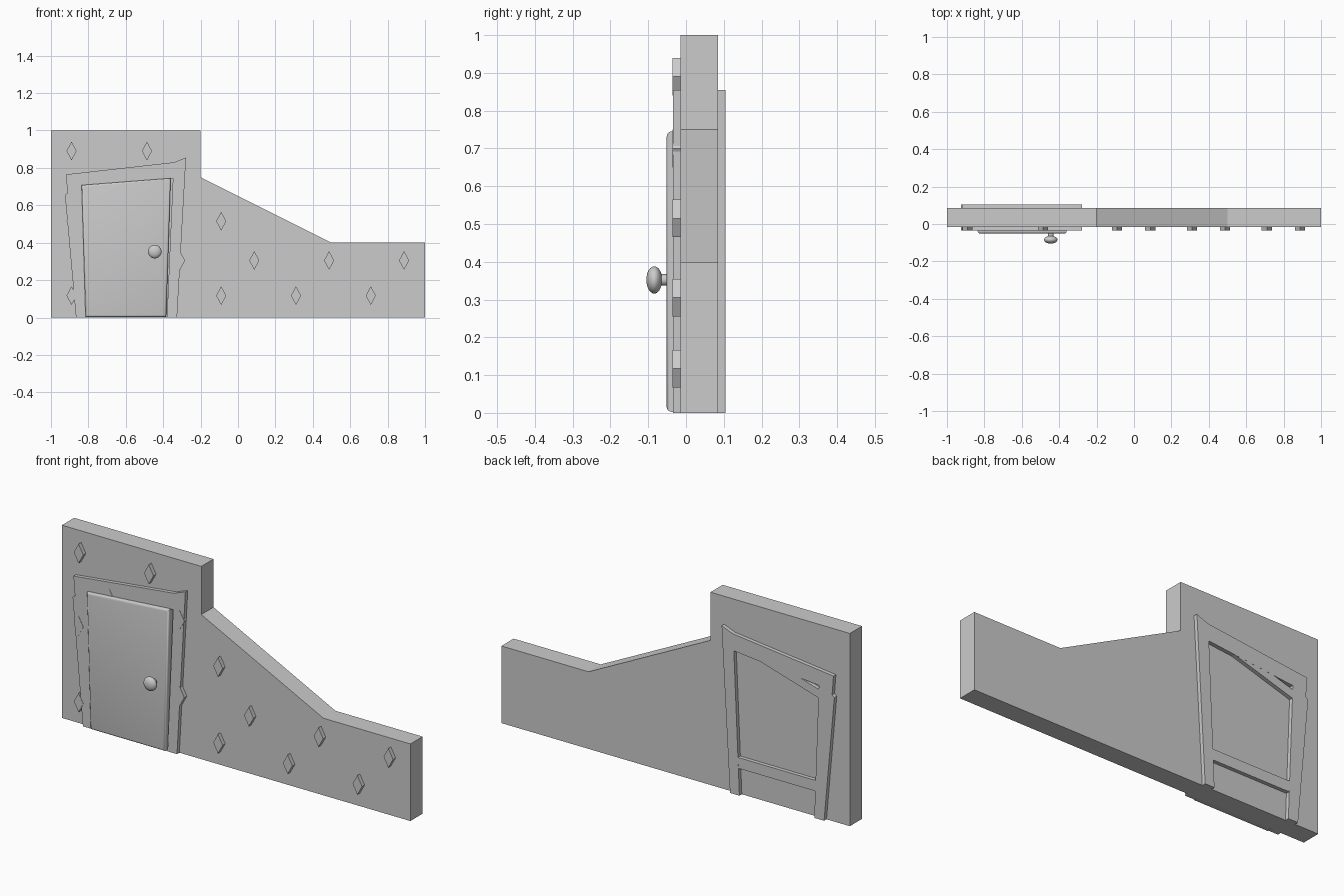
import bpy, bmesh, math

if "Cube" in bpy.data.objects:
    bpy.data.objects.remove(bpy.data.objects["Cube"])


def prism(name, outline, y0, y1, bevel=0.0):
    """Extrude an (x, z) outline from y0 (front) to y1 (back)."""
    bm = bmesh.new()
    front = [bm.verts.new((x, y0, z)) for x, z in outline]
    face = bm.faces.new(front)
    ext = bmesh.ops.extrude_face_region(bm, geom=[face])
    for v in ext["geom"]:
        if isinstance(v, bmesh.types.BMVert):
            v.co.y = y1
    bmesh.ops.recalc_face_normals(bm, faces=bm.faces)
    if bevel:
        edges = [e for e in bm.edges if all(abs(v.co.y - y0) < 1e-5 for v in e.verts)]
        bmesh.ops.bevel(bm, geom=edges, offset=bevel, segments=3,
                        profile=0.5, affect='EDGES')
    mesh = bpy.data.meshes.new(name)
    bm.to_mesh(mesh)
    bm.free()
    ob = bpy.data.objects.new(name, mesh)
    bpy.context.collection.objects.link(ob)
    return ob


def smooth(ob):
    bpy.ops.object.select_all(action='DESELECT')
    ob.select_set(True)
    bpy.context.view_layer.objects.active = ob
    bpy.ops.object.shade_smooth_by_angle(angle=math.radians(35))


# Stepped wall slab
prism("wall", [(-1, 0), (1, 0), (1, 0.4), (0.5, 0.4),
               (-0.2, 0.75), (-0.2, 1), (-1, 1)], -0.015, 0.085)

# Crooked door frame, showing on both sides of the wall
prism("door_frame", [(-0.866, 0), (-0.925, 0.655), (-0.912, 0.665), (-0.92, 0.765),
                     (-0.342, 0.83), (-0.278, 0.855), (-0.326, 0),
                     (-0.38, 0), (-0.348, 0.743), (-0.836, 0.694), (-0.81, 0)],
      -0.0345, 0.105)

# Door leaf with rounded front edge
door = prism("door", [(-0.815, 0.003), (-0.384, 0.003), (-0.36, 0.745), (-0.836, 0.708)],
             -0.051, 0.05, bevel=0.012)
smooth(door)

# Battens on the back of the door
prism("lower_batten", [(-0.82, 0.14), (-0.37, 0.14), (-0.37, 0.196), (-0.82, 0.196)],
      0.08, 0.1045)
prism("diagonal_brace", [(-0.845, 0.625), (-0.494, 0.729), (-0.71, 0.71), (-0.845, 0.67)],
      0.08, 0.1045)

# Diamond studs in staggered rows: height -> x positions
rows = {0.89: (-0.89, -0.487), 0.70: (-0.712, -0.31), 0.515: (-0.89, -0.09),
        0.305: (-0.31, 0.087, 0.487, 0.888), 0.117: (-0.89, -0.09, 0.31, 0.71)}
for z, xs in rows.items():
    for x in xs:
        prism("diamond_stud", [(x - 0.027, z), (x, z - 0.05), (x + 0.027, z), (x, z + 0.05)],
              -0.036, 0.0)

# Flattened door knob and its stem
bpy.ops.mesh.primitive_uv_sphere_add(segments=32, ring_count=16, radius=1,
                                     location=(-0.445, -0.084, 0.352),
                                     rotation=(math.pi / 2, 0, 0))
knob = bpy.context.object
knob.name = "door_knob"
knob.scale = (0.036, 0.036, 0.021)
smooth(knob)
bpy.ops.mesh.primitive_cylinder_add(vertices=24, radius=0.015, depth=0.04,
                                    location=(-0.445, -0.06, 0.352),
                                    rotation=(math.pi / 2, 0, 0))
stem = bpy.context.object
stem.name = "knob_stem"
smooth(stem)
